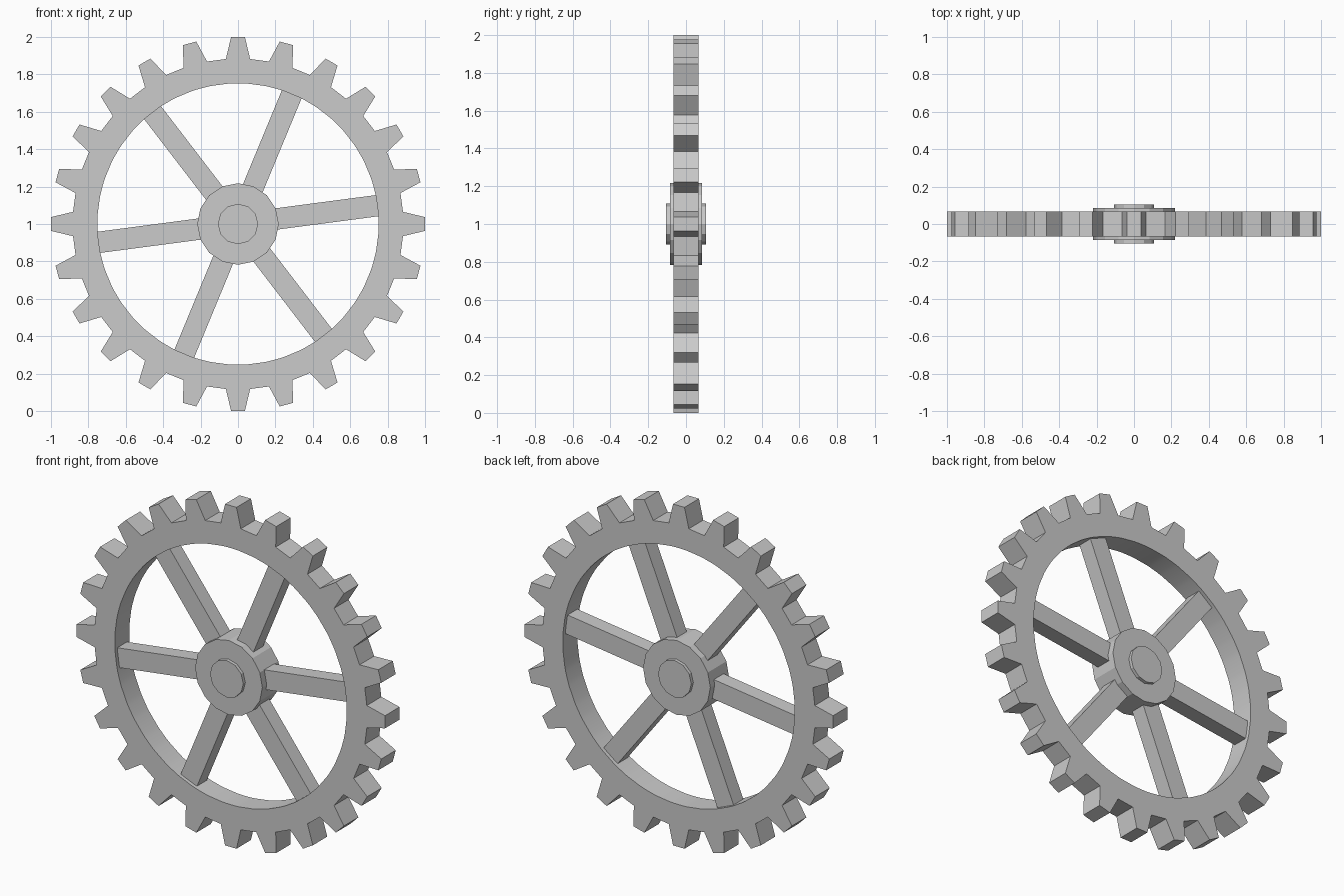
import bpy, bmesh
from math import sin, cos, pi, radians, hypot, atan2
from mathutils import Matrix

TEETH, ROOT_R, TIP_R, INNER_R = 24, 0.882, 1.0, 0.752
CENTRE = Matrix.Translation((0, 0, 1))

if "Cube" in bpy.data.objects:
    bpy.data.objects.remove(bpy.data.objects["Cube"], do_unlink=True)

grey = bpy.data.materials.new("plain grey")
grey.use_nodes = True
grey.diffuse_color = (0.6, 0.6, 0.6, 1)
grey.node_tree.nodes["Principled BSDF"].inputs["Base Color"].default_value = (0.6, 0.6, 0.6, 1)


def finish(name, bm, angle=15):
    bmesh.ops.recalc_face_normals(bm, faces=bm.faces)
    mesh = bpy.data.meshes.new(name)
    bm.to_mesh(mesh)
    bm.free()
    mesh.materials.append(grey)
    obj = bpy.data.objects.new(name, mesh)
    bpy.context.collection.objects.link(obj)
    bpy.ops.object.select_all(action="DESELECT")
    obj.select_set(True)
    bpy.context.view_layer.objects.active = obj
    bpy.ops.object.shade_smooth_by_angle(angle=radians(angle))
    return obj


def disc(name, radius, half_depth, sides):
    bm = bmesh.new()
    turn = CENTRE @ Matrix.Rotation(pi / 2, 4, "X")
    bmesh.ops.create_cone(bm, cap_ends=True, segments=sides, radius1=radius,
                          radius2=radius, depth=2 * half_depth, matrix=turn)
    return finish(name, bm, 5)


# Toothed rim: each tooth sector is a strip between inner circle and outline
bm = bmesh.new()
half = 0.067
outline = []
for i in range(TEETH):
    a = 2 * pi * i / TEETH
    for r, w in ((ROOT_R, -0.065), (TIP_R, -0.037), (TIP_R, 0.037), (ROOT_R, 0.065)):
        outline.append((r * cos(a) - w * sin(a), r * sin(a) + w * cos(a)))
rings = []
for y in (-half, half):
    outer = [bm.verts.new((x, y, 1 + z)) for x, z in outline]
    inner = []
    for x, z in outline:
        s = INNER_R / hypot(x, z)
        inner.append(bm.verts.new((x * s, y, 1 + z * s)))
    rings.append((outer, inner))
(front_out, front_in), (back_out, back_in) = rings
count = len(outline)
for i in range(count):
    j = (i + 1) % count
    for p, q in ((front_out, front_in), (front_in, back_in),
                 (back_in, back_out), (back_out, front_out)):
        bm.faces.new((p[i], p[j], q[j], q[i]))
finish("toothed_rim", bm)

# Six spokes, slightly thinner than the rim
for k in range(6):
    bm = bmesh.new()
    place = (CENTRE @ Matrix.Rotation(-radians(7.5 + 60 * k), 4, "Y")
             @ Matrix.Translation((0.45, 0, 0)) @ Matrix.Diagonal((0.612, 0.09, 0.114, 1)))
    bmesh.ops.create_cube(bm, size=1, matrix=place)
    finish(f"spoke_{k + 1}", bm)

# Hub and axle
disc("hub", 0.218, 0.086, 16)
disc("axle", 0.108, 0.105, 12)
